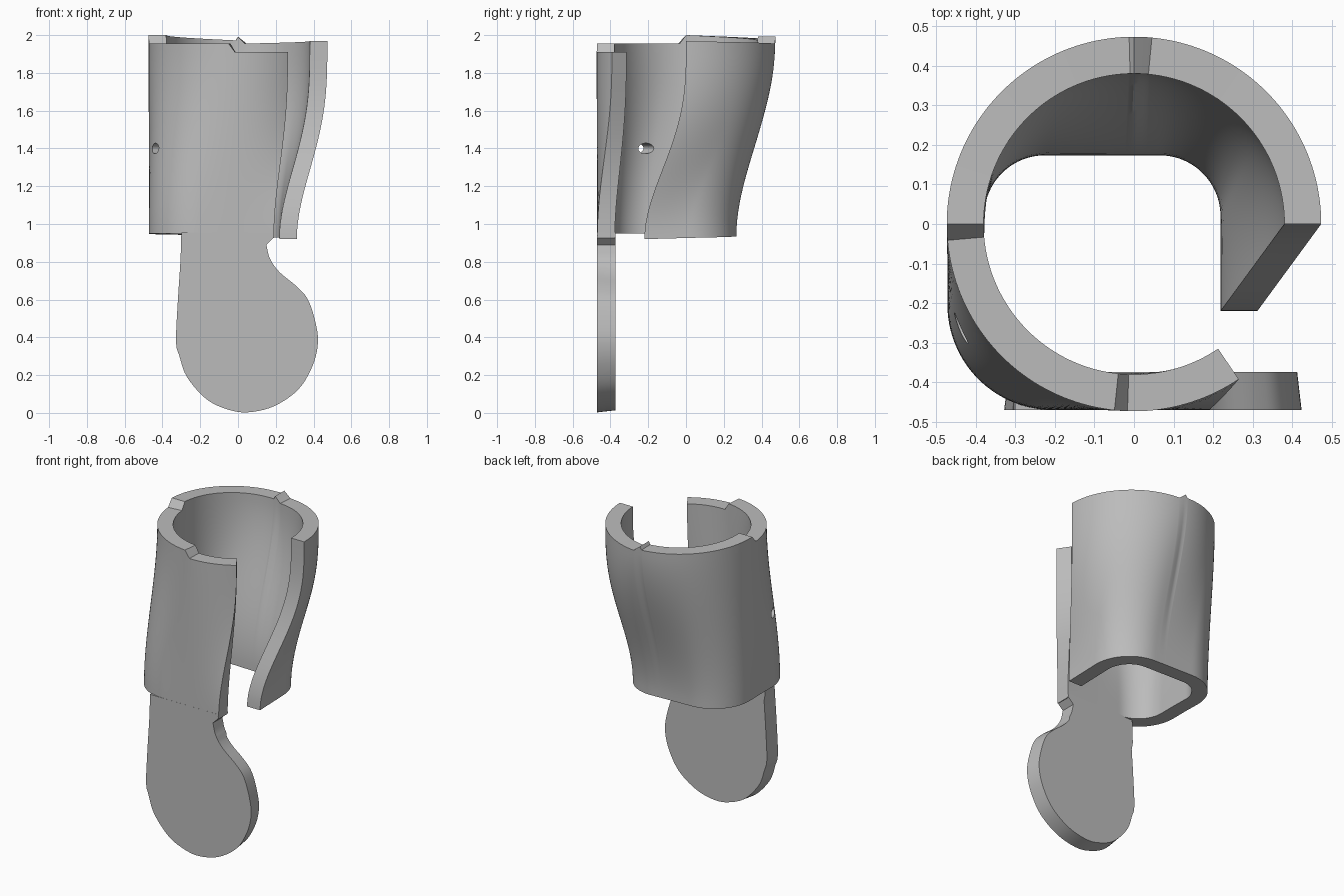
import bpy, bmesh, math
from mathutils import Vector

cube = bpy.data.objects.get("Cube")
if cube:
    bpy.data.objects.remove(cube, do_unlink=True)

grey = bpy.data.materials.new("plain_grey")
grey.use_nodes = True
colour = (0.5, 0.5, 0.5, 1)
grey.diffuse_color = colour
grey.node_tree.nodes["Principled BSDF"].inputs["Base Color"].default_value = colour

HALF = 0.0465      # half the wall thickness
RADIUS = 0.4265    # centreline radius of the round rim
SWEEP = 304        # degrees of wall around the opening
LEVELS = 24


def finish(name, bm):
    bmesh.ops.recalc_face_normals(bm, faces=bm.faces)
    mesh = bpy.data.meshes.new(name)
    bm.to_mesh(mesh)
    bm.free()
    mesh.materials.append(grey)
    obj = bpy.data.objects.new(name, mesh)
    bpy.context.collection.objects.link(obj)
    return obj


def activate(obj):
    bpy.ops.object.select_all(action='DESELECT')
    obj.select_set(True)
    bpy.context.view_layer.objects.active = obj


def lerp_keys(keys, a):
    for (a0, v0), (a1, v1) in zip(keys, keys[1:]):
        if a <= a1:
            return v0 + (v1 - v0) * (a - a0) / (a1 - a0)
    return keys[-1][1]


def rounded_path(start, corners, end):
    """Open path with right-angled corners rounded by an arc."""
    pts = [Vector(start)]
    stops = [c for c, r in corners] + [end]
    prev = Vector(start)
    for i, (c, r) in enumerate(corners):
        c = Vector(c)
        d0 = (c - prev).normalized()
        d1 = (Vector(stops[i + 1]) - c).normalized()
        centre = c - d0 * r + d1 * r
        for k in range(25):
            t = math.pi / 2 * k / 24
            pts.append(centre - d1 * r * math.cos(t) + d0 * r * math.sin(t))
        prev = c
    pts.append(Vector(end))
    return pts


def along(pts, f):
    """Point and outward normal at a fraction of the path length."""
    lengths = [(b - a).length for a, b in zip(pts, pts[1:])]
    left = f * sum(lengths)
    for a, b, l in zip(pts, pts[1:], lengths):
        if left <= l or b is pts[-1]:
            d = (b - a).normalized()
            return a + d * min(left, l), Vector((d.y, -d.x))
        left -= l


# Sleeve: round notched rim lofted to a rounded rectangular lower end
rim = [(0, 1.968), (84.5, 1.955), (90, 1.992), (91.5, 1.972), (180, 2.0),
       (185, 1.955), (264, 1.955), (268, 1.91), (SWEEP, 1.91)]
hem = [(0, 0.92), (90, 0.937), (180, 0.95), (270, 0.95), (SWEEP, 0.925)]
base = rounded_path((0.265, -0.22),
                    [((0.265, 0.22), 0.2), ((-0.425, 0.22), 0.2),
                     ((-0.425, -0.4235), 0.22)], (0.19, -0.4235))
angles = sorted(set(range(0, SWEEP + 1, 2)) | {a for a, z in rim})

bm = bmesh.new()
outer, inner = [], []
for a in angles:
    rad = math.radians(a)
    n_top = Vector((math.cos(rad), math.sin(rad)))
    p_top = n_top * RADIUS
    p_low, n_low = along(base, a / SWEEP)
    z0, z1 = lerp_keys(rim, a), lerp_keys(hem, a)
    cols = ([], [])
    for k in range(LEVELS + 1):
        t = k / LEVELS
        w = (t * t * (3 - 2 * t)) ** (1 + 0.7 * max(0, math.cos(rad)))
        p = p_top.lerp(p_low, w)
        n = n_top.lerp(n_low, w).normalized() * HALF
        for col, q in zip(cols, (p + n, p - n)):
            col.append(bm.verts.new((q.x, q.y, z0 + (z1 - z0) * t)))
    outer.append(cols[0])
    inner.append(cols[1])

for i in range(len(angles) - 1):
    for k in range(LEVELS):
        for side in (outer, inner):
            bm.faces.new((side[i][k], side[i + 1][k], side[i + 1][k + 1], side[i][k + 1]))
    for k in (0, LEVELS):
        bm.faces.new((outer[i][k], outer[i + 1][k], inner[i + 1][k], inner[i][k]))
for i in (0, -1):
    for k in range(LEVELS):
        bm.faces.new((outer[i][k], outer[i][k + 1], inner[i][k + 1], inner[i][k]))
sleeve = finish("sleeve", bm)

# Small oval hole through the sleeve wall
bpy.ops.mesh.primitive_cylinder_add(vertices=32, radius=1, depth=0.4,
                                    location=(-0.4, -0.24, 1.4))
cutter = bpy.context.object
cutter.name = "hole_cutter"
cutter.hide_render = True
cutter.scale = (0.028, 0.042, 1)
cutter.rotation_euler = (0, math.pi / 2, math.radians(33))
activate(sleeve)
cut = sleeve.modifiers.new("hole", 'BOOLEAN')
cut.operation = 'DIFFERENCE'
cut.solver = 'EXACT'
cut.object = cutter
bpy.ops.object.modifier_apply(modifier=cut.name)
bpy.data.objects.remove(cutter, do_unlink=True)
bpy.ops.object.shade_smooth_by_angle(angle=math.radians(30))

# Tongue: flat paddle hanging below the front wall
outline = [(-0.3, 0.955), (-0.305, 0.8), (-0.318, 0.6), (-0.328, 0.38), (-0.31, 0.3),
           (-0.27, 0.19), (-0.17, 0.075), (-0.06, 0.02), (0.05, 0.003), (0.19, 0.035),
           (0.32, 0.125), (0.395, 0.25), (0.423, 0.37), (0.41, 0.48), (0.37, 0.6),
           (0.31, 0.67), (0.22, 0.745), (0.17, 0.815), (0.15, 0.89)]


def smooth_outline(pts, steps=5):
    """Catmull-Rom curve through the points."""
    p = [Vector(q) for q in pts]
    p = [p[0] * 2 - p[1]] + p + [p[-1] * 2 - p[-2]]
    out = []
    for a, b, c, d in zip(p, p[1:], p[2:], p[3:]):
        for k in range(steps):
            t = k / steps
            out.append((b * 2 + (c - a) * t + (a * 2 - b * 5 + c * 4 - d) * t ** 2
                        + (b * 3 - a - c * 3 + d) * t ** 3) / 2)
    return out + [p[-2]]


shape = smooth_outline(outline) + [Vector((0.19, 0.93)), Vector((0.185, 0.955))]
bm = bmesh.new()
front = [bm.verts.new((p.x, -0.4705, p.y)) for p in shape]
# the back edge tapers in slightly toward the paddle centre
back = []
for p in shape:
    shrink = 0.97 if p.y < 0.8 else 1.0
    back.append(bm.verts.new((0.05 + (p.x - 0.05) * shrink, -0.374,
                              0.37 + (p.y - 0.37) * shrink)))
bm.faces.new(front)
bm.faces.new(back)
for i in range(len(shape)):
    j = (i + 1) % len(shape)
    bm.faces.new((front[i], front[j], back[j], back[i]))
tongue = finish("tongue", bm)
activate(tongue)
bpy.ops.object.shade_smooth_by_angle(angle=math.radians(30))
